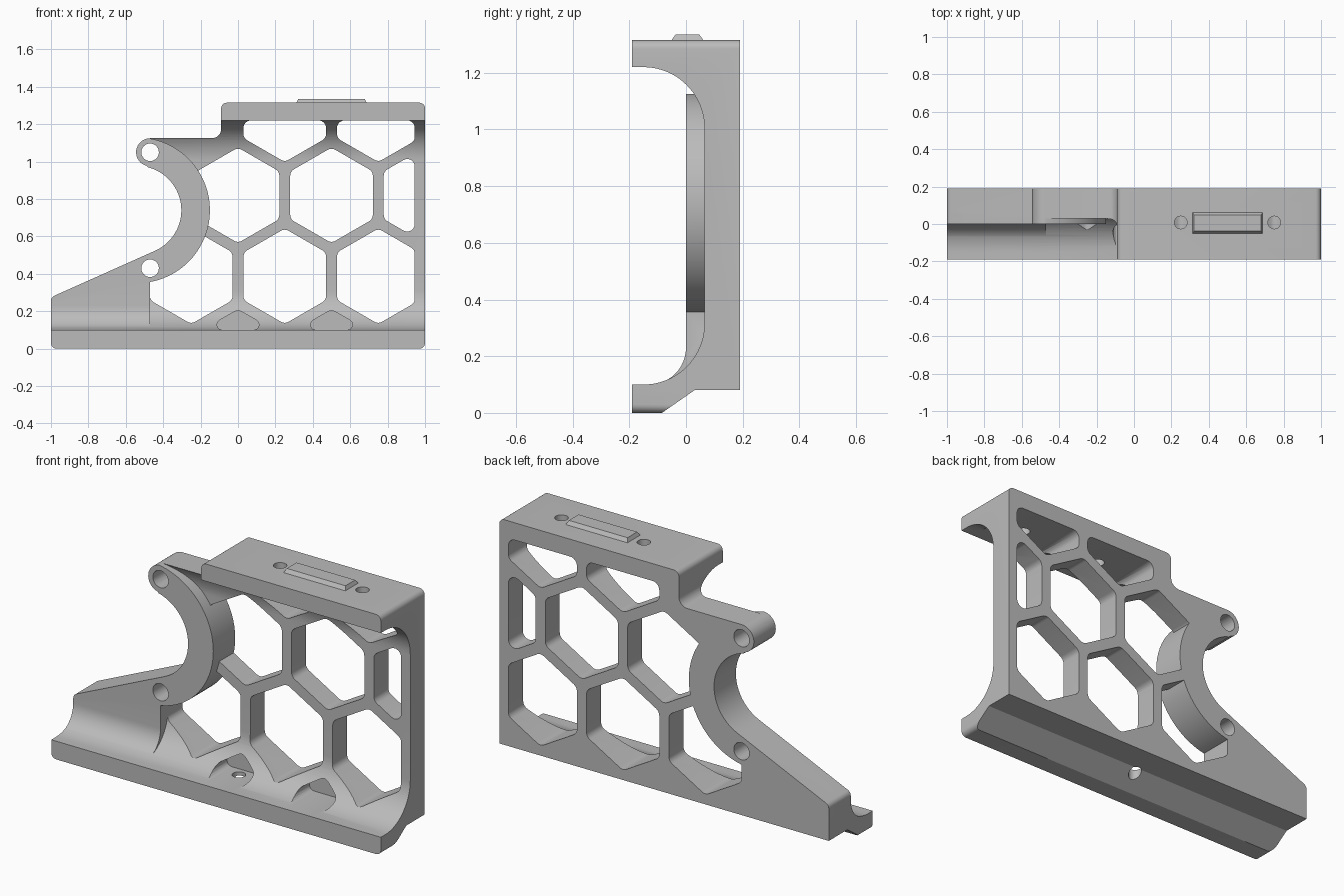
import bpy, bmesh, math
from mathutils import Vector

if "Cube" in bpy.data.objects:
    bpy.data.objects.remove(bpy.data.objects["Cube"], do_unlink=True)

grey = bpy.data.materials.new("plain_grey")
grey.use_nodes = True
COLOUR = (0.5, 0.5, 0.5, 1)
grey.diffuse_color = COLOUR
grey.node_tree.nodes["Principled BSDF"].inputs["Base Color"].default_value = COLOUR


def arc(cx, cy, r, start, end, n=24):
    steps = [math.radians(start + (end - start) * i / n) for i in range(n + 1)]
    return [(cx + r * math.cos(a), cy + r * math.sin(a)) for a in steps]


def rounded(points, n=6):
    """Replace each corner (x, y, radius) by a fillet; two-value points stay."""
    out = []
    for i, p in enumerate(points):
        c = Vector(p[:2])
        r = p[2] if len(p) > 2 else 0
        if not r:
            out.append(tuple(c))
            continue
        u = Vector(points[i - 1][:2]) - c
        v = Vector(points[(i + 1) % len(points)][:2]) - c
        half = u.angle(v) / 2
        t = min(r / math.tan(half), u.length * 0.48, v.length * 0.48)
        rad = t * math.tan(half)
        u.normalize()
        v.normalize()
        centre = c + (u + v).normalized() * (rad / math.sin(half))
        a, b = c + u * t - centre, c + v * t - centre
        turn = math.atan2(a.x * b.y - a.y * b.x, a.dot(b))
        start = math.atan2(a.y, a.x)
        out += arc(*centre, rad, math.degrees(start), math.degrees(start + turn), n)
    return out


def clip(points, axis, limit, sign):
    """Keep the part of a polygon where sign * coordinate <= sign * limit."""
    out = []
    for i, q in enumerate(points):
        p = points[i - 1]
        dp, dq = sign * (p[axis] - limit), sign * (q[axis] - limit)
        if dp * dq < 0:
            out.append(tuple(Vector(p).lerp(Vector(q), dp / (dp - dq))))
        if dq <= 0:
            out.append(tuple(q))
    return out


def prism(name, points, axis, lo, hi):
    """Extrude a 2D outline along the given axis."""
    place = {"x": lambda p, d: (d, p[0], p[1]),
             "y": lambda p, d: (p[0], d, p[1]),
             "z": lambda p, d: (p[0], p[1], d)}[axis]
    bm = bmesh.new()
    near = [bm.verts.new(place(p, lo)) for p in points]
    far = [bm.verts.new(place(p, hi)) for p in points]
    bm.faces.new(near)
    bm.faces.new(far[::-1])
    for i in range(len(points)):
        bm.faces.new((near[i], near[i - 1], far[i - 1], far[i]))
    bmesh.ops.recalc_face_normals(bm, faces=bm.faces)
    mesh = bpy.data.meshes.new(name)
    bm.to_mesh(mesh)
    bm.free()
    mesh.materials.append(grey)
    ob = bpy.data.objects.new(name, mesh)
    bpy.context.collection.objects.link(ob)
    return ob


def combine(ob, other, operation):
    mod = ob.modifiers.new("combine", "BOOLEAN")
    mod.object, mod.operation, mod.solver = other, operation, "EXACT"
    bpy.context.view_layer.update()
    bpy.context.view_layer.objects.active = ob
    bpy.ops.object.modifier_apply(modifier=mod.name)
    bpy.data.objects.remove(other, do_unlink=True)


# Side outline shared by the frame and the raised arc
RING = (-0.54, 0.74)
def silhouette():
    pts = [(-1, 0, 0.03), (1, 0, 0.03), (1, 1.315, 0.03), (-0.09, 1.315, 0.03), (-0.09, 1.125, 0.05)]
    pts += arc(-0.47, 1.05, 0.075, 90, 257, 16)
    pts += arc(*RING, 0.237, 76, -66, 32)
    pts += [(-1, 0.275, 0.03)]
    return prism("silhouette", rounded(pts), "y", -0.4, 0.4)


# Frame: channel section with coved flanges
base = [(-0.19, 0), (-0.085, 0), (0.03, 0.08), (0.19, 0.08), (0.19, 1.315)]
channel = base + [(-0.19, 1.315), (-0.19, 1.22)]
channel += arc(-0.15, 1.005, 0.215, 90, 0, 20) + arc(-0.15, 0.315, 0.215, 0, -90, 20)
channel += [(-0.19, 0.1)]
frame = prism("honeycomb_frame", channel, "x", -1.2, 1.2)
combine(frame, silhouette(), "INTERSECT")

# Honeycomb openings, and shallow pockets along the lower flange
def cell(x, z, back):
    pts = [(x + 0.255 * math.sin(math.radians(a)), z + 0.255 * math.cos(math.radians(a)))
           for a in range(0, 360, 60)]
    pts = clip(pts, 0, 0.945, 1)
    pts = clip(pts, 1, 1.22, 1)
    pts = clip(pts, 1, 0.1, -1)
    return prism("cell", rounded([(*p, 0.04) for p in pts]), "y", -0.4, back)

ROW = 0.433
for row, columns in ((0, (0, 0.5, 1)), (-1, (-0.25, 0.25, 0.75)), (1, (0.25, 0.75))):
    for x in columns:
        combine(frame, cell(x, 0.82 + row * ROW, 0.4), "DIFFERENCE")
for x in (0, 0.5):
    combine(frame, cell(x, 0.82 - 2 * ROW, 0.065), "DIFFERENCE")

# Raised arc and wedge, standing forward of the web
section = base + [(0, 1.315)] + arc(-0.13, 0.23, 0.13, 0, -90, 12) + [(-0.19, 0.1)]
arc_part = prism("raised_arc", section, "x", -1.2, 0.2)
combine(arc_part, silhouette(), "INTERSECT")
region = prism("region", arc(*RING, 0.39, 0, 360, 72)[:-1], "y", -0.5, 0.5)
wedge = prism("wedge", [(-1.3, -0.1), (-0.47, -0.1), (-0.47, 0.45), (-1.3, 0.45)], "y", -0.5, 0.5)
combine(region, wedge, "UNION")
combine(arc_part, region, "INTERSECT")
combine(frame, arc_part, "UNION")

# Bolt holes through the arc, the top flange and the lower edge
for z in (1.05, 0.43):
    combine(frame, prism("hole", arc(-0.47, z, 0.047, 0, 360)[:-1], "y", -0.4, 0.4), "DIFFERENCE")
for x, lo, hi in ((0.25, 1.1, 1.5), (0.75, 1.1, 1.5), (0, -0.1, 0.13)):
    combine(frame, prism("hole", arc(x, 0.008, 0.034, 0, 360)[:-1], "z", lo, hi), "DIFFERENCE")

# Chamfered locating pad on the top
pad = prism("top_pad", [(0.31, -0.055), (0.69, -0.055), (0.69, 0.065), (0.31, 0.065)], "z", 1.31, 1.335)
for v in pad.data.vertices:
    if v.co.z > 1.32:
        v.co.x += 0.012 if v.co.x < 0.5 else -0.012
        v.co.y += 0.018 if v.co.y < 0 else -0.018

bpy.ops.object.select_all(action="DESELECT")
frame.select_set(True)
bpy.context.view_layer.objects.active = frame
bpy.ops.object.shade_smooth_by_angle(angle=math.radians(30))
